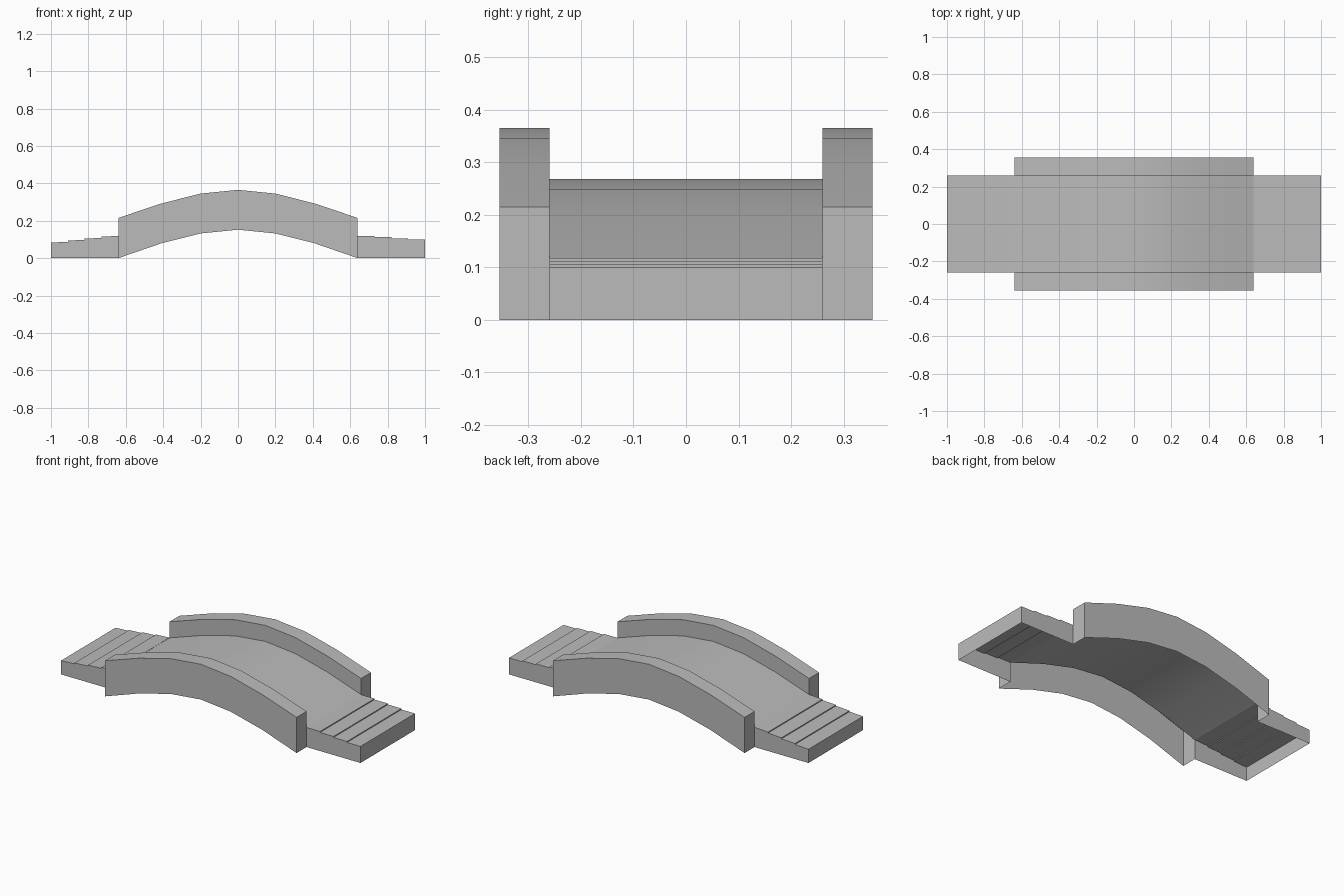
import bpy
import bmesh
import math

if "Cube" in bpy.data.objects:
    bpy.data.objects.remove(bpy.data.objects["Cube"])

stone = bpy.data.materials.new("grey_stone")
stone.use_nodes = True
stone.diffuse_color = (0.5, 0.5, 0.5, 1)
stone.node_tree.nodes["Principled BSDF"].inputs["Base Color"].default_value = (0.5, 0.5, 0.5, 1)

DECK_Y, WALL_Y, ARCH_X = 0.26, 0.355, 0.64
half = [(0.64, 0.15), (0.41, 0.073), (0.2, 0.02)]
arch = [(-x, d) for x, d in half] + [(0, 0)] + [(x, d) for x, d in reversed(half)]


def curve(top):
    """Arch profile as (x, z) points with its crown at the given height."""
    return [(x, top - d) for x, d in arch]


def place(points, y):
    return [(x, y, z) for x, z in points]


def build(name, sheets):
    """Thin open shell: each sheet joins two matching lines with quads."""
    bm = bmesh.new()
    for a, b in sheets:
        va, vb = [bm.verts.new(p) for p in a], [bm.verts.new(p) for p in b]
        for i in range(len(va) - 1):
            bm.faces.new((va[i], va[i + 1], vb[i + 1], vb[i]))
    bmesh.ops.remove_doubles(bm, verts=bm.verts, dist=0.0005)
    mesh = bpy.data.meshes.new(name)
    bm.to_mesh(mesh)
    bm.free()
    mesh.materials.append(stone)
    obj = bpy.data.objects.new(name, mesh)
    bpy.context.collection.objects.link(obj)
    bpy.ops.object.select_all(action="DESELECT")
    obj.select_set(True)
    bpy.context.view_layer.objects.active = obj
    bpy.ops.object.shade_smooth_by_angle(angle=math.radians(30))


def steps(side, low, rise, slope):
    """Four shallow treads from the outer end up to the arch."""
    pts = []
    for i in range(4):
        z = low + rise * i
        pts += [(side * (1 - 0.09 * i), z), (side * (0.91 - 0.09 * i), z + slope)]
    return pts


# Arched deck, open below
deck = curve(0.268)
build("arched_deck", [(place(deck, -DECK_Y), place(deck, DECK_Y))])

# Stepped approaches with side skirts and an end face
for name, pts in (("left_approach", steps(1, 0.1, 0.006, 0)[::-1]),
                  ("right_approach", steps(-1, 0.083, 0.0105, 0.0045))):
    floor = [(x, 0) for x, z in pts]
    front, back = place(pts, -DECK_Y), place(pts, DECK_Y)
    front_low, back_low = place(floor, -DECK_Y), place(floor, DECK_Y)
    sheets = [(front, back), (front_low, front), (back, back_low)]
    if pts[0][0] < 0:
        sheets.append(((front_low[0], front[0]), (back_low[0], back[0])))
    else:
        sheets.append(((front[-1], front_low[-1]), (back[-1], back_low[-1])))
    build(name, sheets)

# Parapet walls: outer face, coping, inner face above the deck, ends
top, base = curve(0.365), curve(0.152)
base[0], base[-1] = (-ARCH_X, 0), (ARCH_X, 0)
for name, s in (("front_parapet", -1), ("back_parapet", 1)):
    outer, inner = place(top, s * WALL_Y), place(top, s * DECK_Y)
    outer_low, inner_low = place(base, s * WALL_Y), place(base, s * DECK_Y)
    sheets = [(outer_low, outer), (outer, inner), (inner, place(deck, s * DECK_Y)),
              ((outer_low[0], inner_low[0]), (outer[0], inner[0])),
              ((inner_low[-1], outer_low[-1]), (inner[-1], outer[-1]))]
    if s > 0:
        sheets = [(b, a) for a, b in sheets]
    # End faces wind opposite to the long sheets
    sheets[3:] = [(b, a) for a, b in sheets[3:]]
    build(name, sheets)
